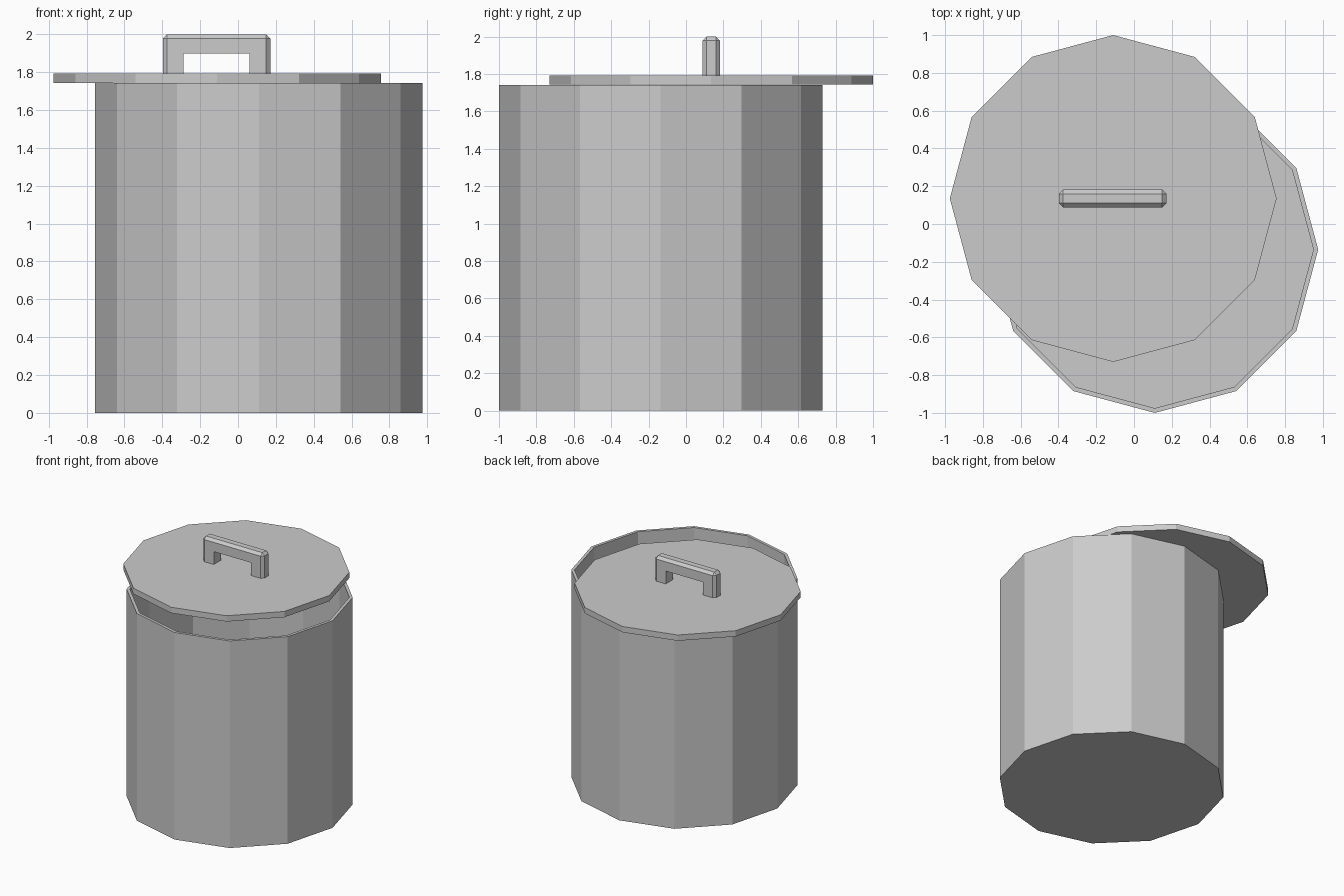
import bpy, bmesh
from math import cos, sin, pi

if "Cube" in bpy.data.objects:
    bpy.data.objects.remove(bpy.data.objects["Cube"])

SIDES = 12
R = 0.865


def finish(name, bm, loc):
    bmesh.ops.recalc_face_normals(bm, faces=bm.faces)
    me = bpy.data.meshes.new(name)
    bm.to_mesh(me)
    bm.free()
    ob = bpy.data.objects.new(name, me)
    ob.location = loc
    bpy.context.collection.objects.link(ob)
    return ob


def turned(name, profile, loc):
    """Stack 12-sided rings from (radius, z) pairs and cap both ends."""
    bm = bmesh.new()
    rings = [[bm.verts.new((r * cos(2 * pi * i / SIDES), r * sin(2 * pi * i / SIDES), z))
              for i in range(SIDES)] for r, z in profile]
    for a, b in zip(rings, rings[1:]):
        for i in range(SIDES):
            j = (i + 1) % SIDES
            bm.faces.new((a[i], a[j], b[j], b[i]))
    bm.faces.new(rings[0][::-1])
    bm.faces.new(rings[-1])
    return finish(name, bm, loc)


# Hollow bin body: outer wall, rim, inner wall, inner floor
turned("bin_body", [(R, 0), (R, 1.742), (R - 0.025, 1.742), (R - 0.025, 0.025)],
       (0.11, -0.135, 0))

# Lid, slid off to the back left
turned("lid", [(R, 1.743), (R, 1.792)], (-0.11, 0.135, 0))

# Handle: U profile extruded in depth, outer edges chamfered
hx, hy, z0, z1, top = 0.284, 0.047, 1.79, 1.90, 2.0
ix = 0.174
bm = bmesh.new()
profile = [(-hx, z0), (-ix, z0), (-ix, z1), (ix, z1), (ix, z0), (hx, z0), (hx, top), (-hx, top)]
face = bm.faces.new([bm.verts.new((x, -hy, z)) for x, z in profile])
ext = bmesh.ops.extrude_face_region(bm, geom=[face])
moved = [g for g in ext["geom"] if isinstance(g, bmesh.types.BMVert)]
bmesh.ops.translate(bm, verts=moved, vec=(0, 2 * hy, 0))
bmesh.ops.recalc_face_normals(bm, faces=bm.faces)


def outer(e):
    a, b = (v.co for v in e.verts)
    on_top = min(a.z, b.z) > top - 1e-4
    on_side = abs(a.x - b.x) < 1e-4 and abs(a.x) > hx - 1e-4 and abs(a.z - b.z) > 0.1
    return on_top or on_side


bmesh.ops.bevel(bm, geom=[e for e in bm.edges if outer(e)], offset=0.022,
                segments=1, affect='EDGES', profile=0.5)
finish("lid_handle", bm, (-0.113, 0.135, 0))
